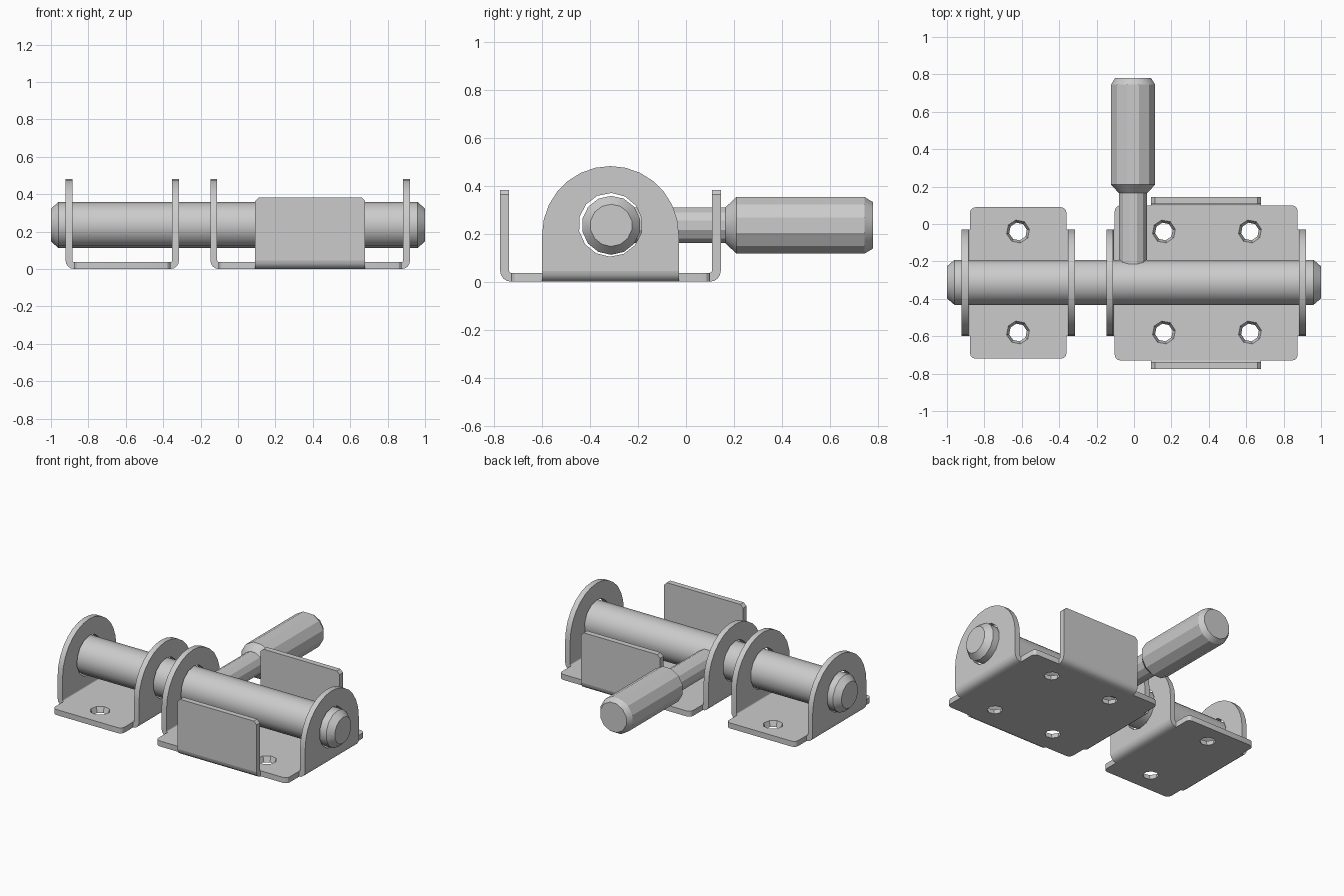
import bpy, bmesh
from math import sin, cos, pi, radians

if "Cube" in bpy.data.objects:
    bpy.data.objects.remove(bpy.data.objects["Cube"])

T = 0.037           # sheet thickness
R = 0.045           # outer bend radius
BOLT_Y, BOLT_Z = -0.312, 0.235


def circle(cu, cv, r, n, start=0.0):
    return [(cu + r * cos(start + 2 * pi * i / n), cv + r * sin(start + 2 * pi * i / n)) for i in range(n)]


def rounded_rect(u0, u1, v0, v1, r, n=3):
    pts = []
    for k, (cu, cv) in enumerate([(u1 - r, v1 - r), (u0 + r, v1 - r), (u0 + r, v0 + r), (u1 - r, v0 + r)]):
        for i in range(n + 1):
            a = pi / 2 * (k + i / n)
            pts.append((cu + r * cos(a), cv + r * sin(a)))
    return pts


def slab(bm, outline, place, depth, holes=(), flare=1.0, sides=8):
    """Fill an outline with round holes and give it thickness; place(u, v, w) maps to xyz."""
    loops = [[(u, v, u, v) for u, v in outline]]
    for cu, cv, r in holes:
        loops.append([(u, v, cu + (u - cu) * flare, cv + (v - cv) * flare)
                      for u, v in circle(cu, cv, r, sides, 0.2)])
    tmp = bmesh.new()
    walls, low, top = [], {}, {}
    for loop in loops:
        a = [tmp.verts.new((p[0], p[1], 0)) for p in loop]
        for v, p in zip(a, loop):
            low[v] = place(p[0], p[1], 0)
            top[v] = place(p[2], p[3], depth)
        for i in range(len(a)):
            tmp.edges.new((a[i], a[(i + 1) % len(a)]))
            walls.append((a[i], a[(i + 1) % len(a)]))
    bmesh.ops.triangle_fill(tmp, edges=tmp.edges[:], use_beauty=True, normal=(0, 0, 1))
    lo = {v: bm.verts.new(low[v]) for v in low}
    hi = {v: bm.verts.new(top[v]) for v in top}
    for f in tmp.faces:
        bm.faces.new([lo[v] for v in f.verts][::-1])
        bm.faces.new([hi[v] for v in f.verts])
    for a, b in walls:
        bm.faces.new((lo[a], lo[b], hi[b], hi[a]))
    tmp.free()


def bend_profile(n=4):
    """Quarter ring: u is distance inward from the wall's outer face, v is height."""
    outer = [(R - R * cos(pi / 2 * i / n), R - R * sin(pi / 2 * i / n)) for i in range(n + 1)]
    r = R - T
    inner = [(R - r * cos(pi / 2 * i / n), R - r * sin(pi / 2 * i / n)) for i in range(n, -1, -1)]
    return outer + inner


def finish(name, bm):
    bmesh.ops.recalc_face_normals(bm, faces=bm.faces[:])
    me = bpy.data.meshes.new(name)
    bm.to_mesh(me)
    bm.free()
    ob = bpy.data.objects.new(name, me)
    bpy.context.collection.objects.link(ob)
    bpy.ops.object.select_all(action='DESELECT')
    ob.select_set(True)
    bpy.context.view_layer.objects.active = ob
    bpy.ops.object.shade_smooth_by_angle(angle=radians(28))
    return ob


def bracket(name, x0, x1, hole_xs, flange=None):
    bm = bmesh.new()
    # base plate with countersunk screw holes
    y0, y1 = (-0.73, 0.10) if flange else (-0.72, 0.09)
    screws = [(x, y, 0.048) for x in hole_xs for y in (-0.04, -0.58)]
    slab(bm, rounded_rect(x0 + R, x1 - R, y0, y1, 0.03), lambda u, v, w: (u, v, w), T, screws, 1.3)
    # round-topped ears with a bolt hole, joined to the plate by bends
    cy, cz, r = -0.315, 0.197, 0.285
    ear = [(cy + r, R)] + [(cy + r * cos(pi * i / 14), cz + r * sin(pi * i / 14)) for i in range(15)] + [(cy - r, R)]
    for x, s in ((x0, 1), (x1, -1)):
        slab(bm, ear, lambda u, v, w: (x + s * w, u, v), T, [(cy, 0.237, 0.133)], sides=14)
        slab(bm, bend_profile(), lambda u, v, w: (x + s * u, cy - r + w, v), 2 * r)
    # front and back guard flanges
    if flange:
        f0, f1 = flange
        top, c = 0.383, 0.02
        guard = [(f0, R), (f1, R), (f1, top - c), (f1 - c, top), (f0 + c, top), (f0, top - c)]
        for y, s in ((y0 - R, 1), (y1 + R, -1)):
            slab(bm, guard, lambda u, v, w: (u, y + s * w, v), T)
            slab(bm, bend_profile(), lambda u, v, w: (f0 + w, y + s * u, v), f1 - f0)
    return finish(name, bm)


def lathe(name, profile, place, sides):
    """Closed solid of revolution from (distance, radius) pairs."""
    bm = bmesh.new()
    rings = [[bm.verts.new(place(d, u, v)) for u, v in circle(0, 0, r, sides, pi / sides)] for d, r in profile]
    for a, b in zip(rings, rings[1:]):
        for i in range(sides):
            j = (i + 1) % sides
            bm.faces.new((a[i], a[j], b[j], b[i]))
    bm.faces.new(rings[0])
    bm.faces.new(rings[-1])
    return finish(name, bm)


# fixed keeper and main bracket
bracket("keeper_bracket", -0.922, -0.316, [-0.62])
bracket("bolt_bracket", -0.148, 0.92, [0.16, 0.62], flange=(0.092, 0.68))

# sliding bolt with chamfered ends
lathe("sliding_bolt", [(-1, 0.088), (-0.96, 0.123), (0.96, 0.123), (1, 0.088)],
      lambda d, u, v: (d, BOLT_Y + u, BOLT_Z + v), 14)

# handle: thin stem and thicker grip
along_y = lambda d, u, v: (-0.005 + u, d, BOLT_Z + v)
lathe("handle_stem", [(-0.28, 0.077), (0.19, 0.077)], along_y, 12)
lathe("handle_grip", [(0.165, 0.078), (0.21, 0.122), (0.745, 0.122), (0.78, 0.1)], along_y, 12)
